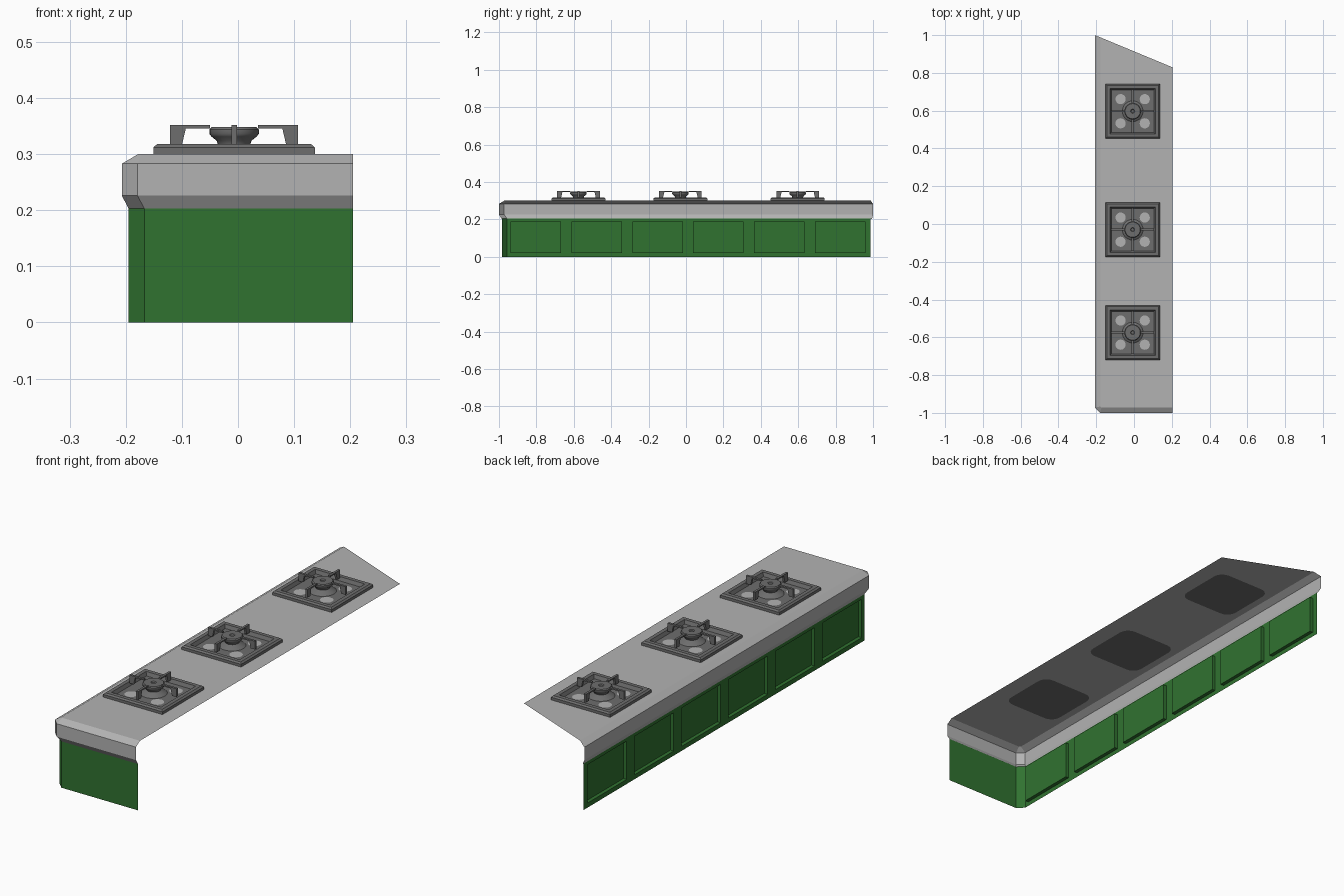
import bpy, bmesh, math

if "Cube" in bpy.data.objects:
    bpy.data.objects.remove(bpy.data.objects["Cube"])

def material(name, rgb):
    m = bpy.data.materials.new(name)
    m.diffuse_color = (*rgb, 1)
    m.use_nodes = True
    m.node_tree.nodes["Principled BSDF"].inputs["Base Color"].default_value = m.diffuse_color
    return m

STEEL = material("light steel", (0.45, 0.45, 0.45))
IRON = material("dark iron", (0.155, 0.155, 0.155))
GREEN = material("cabinet green", (0.03, 0.17, 0.03))

def make(name, verts, faces, mat, smooth=False):
    me = bpy.data.meshes.new(name)
    me.from_pydata(verts, [], faces)
    me.materials.append(mat)
    ob = bpy.data.objects.new(name, me)
    bpy.context.collection.objects.link(ob)
    if smooth:
        bpy.ops.object.select_all(action='DESELECT')
        ob.select_set(True)
        bpy.context.view_layer.objects.active = ob
        bpy.ops.object.shade_smooth_by_angle(angle=math.radians(40))
    return ob

XR = 0.205                       # open right edge

def back(x):                     # slanted open back edge
    return 1 - 0.415 * (x + 0.207)

def ring(xl, yf, c, z):          # left side, chamfered corner, front side
    return [(xl, back(xl), z), (xl, yf + c, z), (xl + c, yf, z), (XR, yf, z)]

# Worktop: open shell with bevelled rim
rings = [ring(-0.195, -0.985, 0.028, 0.203), ring(-0.207, -1.0, 0.028, 0.226),
         ring(-0.207, -1.0, 0.028, 0.283), ring(-0.178, -0.972, 0.006, 0.30)]
verts = [p for r in rings for p in r] + [(XR, back(XR), 0.30)]
faces = [(4*i+j, 4*i+j+1, 4*i+j+5, 4*i+j+4) for i in range(3) for j in range(3)]
faces.append((12, 13, 14, 15, 16))
make("worktop", verts, faces, STEEL)

# Front wall and corner of cabinet
XL, YF, C, H = -0.195, -0.985, 0.028, 0.204
make("cabinet_front",
     [(XL, YF+C, 0), (XL+C, YF, 0), (XR, YF, 0), (XL, YF+C, H), (XL+C, YF, H), (XR, YF, H)],
     [(0, 1, 4, 3), (1, 2, 5, 4)], GREEN)

# Left cabinet wall with six recessed panels
verts, faces = [], []
def quad(*pts):
    faces.append(tuple(range(len(verts), len(verts) + 4)))
    verts.extend(pts)
D = XL + 0.016
Z0, Z1 = 0.02, 0.188
prev = YF + C
for i in range(6):
    a = -0.938 + i * 0.3255
    b = a + 0.27
    quad((XL, a, 0), (XL, prev, 0), (XL, prev, H), (XL, a, H))
    quad((XL, b, 0), (XL, a, 0), (XL, a, Z0), (XL, b, Z0))
    quad((XL, b, Z1), (XL, a, Z1), (XL, a, H), (XL, b, H))
    quad((D, b, Z0), (D, a, Z0), (D, a, Z1), (D, b, Z1))
    edge = [(a, Z0), (b, Z0), (b, Z1), (a, Z1)]
    for k in range(4):
        p, q = edge[k], edge[(k + 1) % 4]
        quad((XL, *p), (XL, *q), (D, *q), (D, *p))
    prev = b
E = 0.987
quad((XL, E, 0), (XL, prev, 0), (XL, prev, H), (XL, E, H))
make("cabinet_panel_wall", verts, faces, GREEN)

def square(h, z, cx, cy):
    return [(cx-h, cy-h, z), (cx+h, cy-h, z), (cx+h, cy+h, z), (cx-h, cy+h, z)]

def disc(cx, cy, r, z, n=20):
    return [(cx + r*math.cos(2*math.pi*k/n), cy + r*math.sin(2*math.pi*k/n), z) for k in range(n)]

def lathe(name, profile, cx, cy, mat, n=28):
    vs = [p for r, z in profile for p in disc(cx, cy, r, z, n)]
    fs = [(i*n+k, i*n+(k+1) % n, (i+1)*n+(k+1) % n, (i+1)*n+k)
          for i in range(len(profile)-1) for k in range(n)]
    fs.append(tuple(range((len(profile)-1)*n, len(profile)*n)))
    make(name, vs, fs, mat, True)

def burner(tag, cx, cy):
    # Square frame: outer wall, chamfer, flat rim, inner slope, floor
    prof = [(0.144, 0.30), (0.144, 0.312), (0.137, 0.318), (0.120, 0.318), (0.113, 0.3025)]
    vs = [p for h, z in prof for p in square(h, z, cx, cy)]
    fs = [(4*i+k, 4*i+(k+1) % 4, 4*i+4+(k+1) % 4, 4*i+4+k) for i in range(4) for k in range(4)]
    fs.append((16, 17, 18, 19))
    make("burner_frame_" + tag, vs, fs, IRON)
    # Rounded tray underside
    vs = []
    for q in range(4):
        sx, sy = [(1, 1), (-1, 1), (-1, -1), (1, -1)][q]
        for k in range(6):
            t = math.pi/2 * (q + k/5)
            vs.append((cx + sx*0.09 + 0.045*math.cos(t), cy + sy*0.09 + 0.045*math.sin(t), 0.297))
    make("burner_tray_" + tag, vs, [tuple(reversed(range(24)))], IRON)
    # Bright steel spots in the four corners
    for i, sx in enumerate((-1, 1)):
        for j, sy in enumerate((-1, 1)):
            make(f"burner_spot_{tag}_{i}{j}", disc(cx+sx*0.064, cy+sy*0.064, 0.027, 0.3035),
                 [tuple(range(20))], STEEL)
    # Burner head: flared base, neck, cap with small centre recess
    lathe("burner_head_" + tag,
          [(0.055, 0.3025), (0.048, 0.308), (0.036, 0.313), (0.029, 0.318), (0.031, 0.324),
           (0.040, 0.331), (0.044, 0.336), (0.044, 0.344), (0.040, 0.348),
           (0.011, 0.348), (0.008, 0.344)], cx, cy, IRON)
    # Four pan-support fins
    fin = [(0.114, 0.316), (0.114, 0.352), (0.043, 0.352), (0.043, 0.346), (0.086, 0.346), (0.093, 0.316)]
    for a in range(4):
        c, s = round(math.cos(a*math.pi/2)), round(math.sin(a*math.pi/2))
        vs = [(cx + r*c - w*s, cy + r*s + w*c, z) for w in (-0.005, 0.005) for r, z in fin]
        fs = [(k, k+6, (k+1) % 6 + 6, (k+1) % 6) for k in range(6)]
        fs += [tuple(range(6)), tuple(range(11, 5, -1))]
        ob = make(f"pan_support_{tag}_{a}", vs, fs, IRON)
        bm = bmesh.new()
        bm.from_mesh(ob.data)
        bmesh.ops.recalc_face_normals(bm, faces=bm.faces)
        bm.to_mesh(ob.data)
        bm.free()

for tag, y in (("front", -0.575), ("middle", -0.03), ("back", 0.597)):
    burner(tag, -0.007, y)
